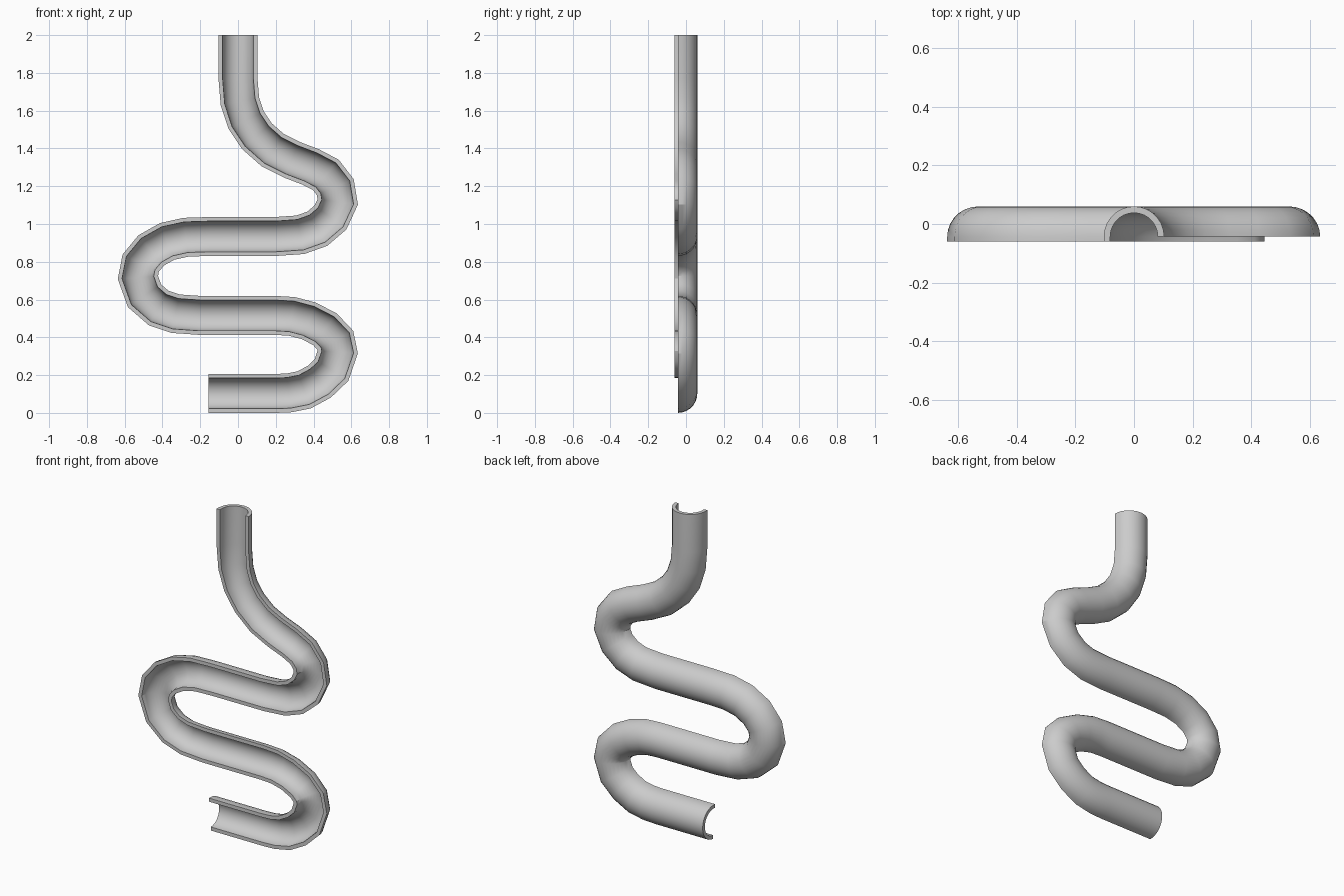
import bpy, bmesh, math
from mathutils import Vector

if "Cube" in bpy.data.objects:
    bpy.data.objects.remove(bpy.data.objects["Cube"])

# Centre line of the winding channel in the x-z plane, top to bottom
path = [(0, 2), (0, 1.77), (0.01, 1.65), (0.043, 1.55), (0.1, 1.465),
        (0.185, 1.39), (0.285, 1.34), (0.385, 1.302), (0.465, 1.26),
        (0.515, 1.195), (0.528, 1.117), (0.49, 1.035), (0.42, 0.975),
        (0.33, 0.943), (0.2, 0.934),
        (-0.15, 0.934), (-0.275, 0.93), (-0.375, 0.908), (-0.46, 0.86),
        (-0.515, 0.793), (-0.53, 0.717), (-0.495, 0.62), (-0.42, 0.555),
        (-0.33, 0.525), (-0.2, 0.516),
        (0.2, 0.516), (0.285, 0.511), (0.375, 0.487), (0.46, 0.443),
        (0.515, 0.385), (0.528, 0.322), (0.495, 0.227), (0.43, 0.165),
        (0.35, 0.122), (0.27, 0.106), (0.2, 0.103), (-0.155, 0.103)]
pts = [Vector(p) for p in path]

# Half-ring cross-section with one longer lip: (sideways, y)
R_OUT, R_IN, CY, LIP, N = 0.103, 0.081, -0.043, -0.06, 14


def arc(r):
    return [(r * math.cos(math.pi * i / N), CY + r * math.sin(math.pi * i / N))
            for i in range(N + 1)]


profile = [(R_OUT, LIP)] + arc(R_OUT) + arc(R_IN)[::-1] + [(R_IN, LIP)]


def side(d):
    return Vector((d.y, -d.x))


# Sweep the section along the path with mitred corners
bm = bmesh.new()
rings = []
for i, p in enumerate(pts):
    a = (pts[max(i, 1)] - pts[max(i, 1) - 1]).normalized()
    j = min(i, len(pts) - 2)
    b = (pts[j + 1] - pts[j]).normalized()
    n = (side(a) + side(b)).normalized()
    n /= n.dot(side(a))
    rings.append([bm.verts.new((p.x + n.x * u, y, p.y + n.y * u)) for u, y in profile])
m = len(profile)
for r0, r1 in zip(rings, rings[1:]):
    for k in range(m):
        bm.faces.new((r0[k], r0[(k + 1) % m], r1[(k + 1) % m], r1[k]))

# Close both cut ends
for ring in (rings[0], rings[-1]):
    bm.faces.new((ring[0], ring[1], ring[-2], ring[-1]))
    for k in range(1, N + 1):
        bm.faces.new((ring[k], ring[k + 1], ring[m - 2 - k], ring[m - 1 - k]))
bmesh.ops.recalc_face_normals(bm, faces=bm.faces)

mesh = bpy.data.meshes.new("winding_channel")
bm.to_mesh(mesh)
bm.free()
obj = bpy.data.objects.new("winding_channel", mesh)
bpy.context.collection.objects.link(obj)
bpy.context.view_layer.objects.active = obj
obj.select_set(True)
bpy.ops.object.shade_smooth_by_angle(angle=math.radians(30))
